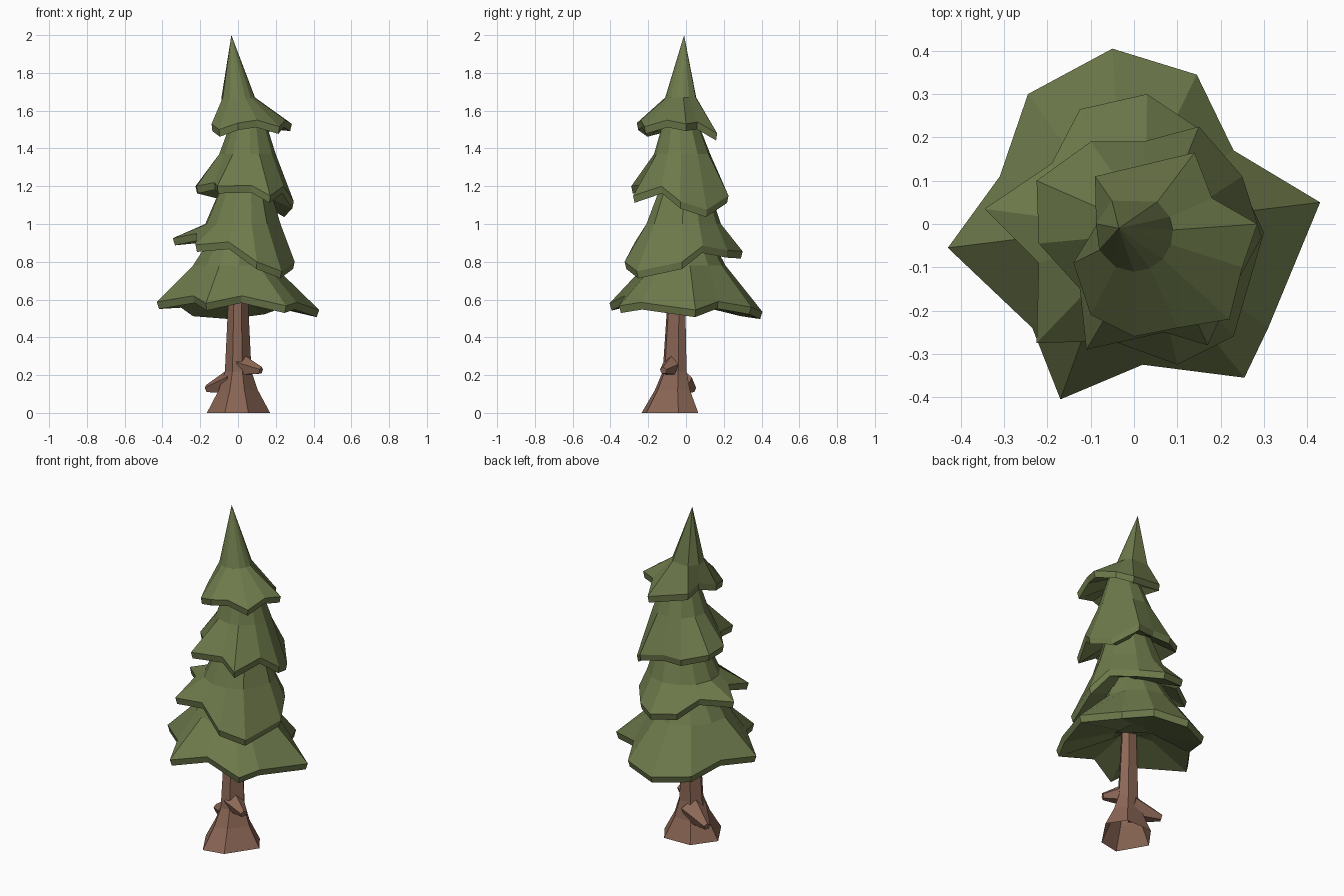
import bpy, bmesh, math
from mathutils import Vector

if "Cube" in bpy.data.objects:
    bpy.data.objects.remove(bpy.data.objects["Cube"])


def material(name, rgb):
    m = bpy.data.materials.new(name)
    m.diffuse_color = (*rgb, 1)
    m.use_nodes = True
    m.node_tree.nodes["Principled BSDF"].inputs["Base Color"].default_value = m.diffuse_color
    return m


GREEN = material("pine green", (0.155, 0.195, 0.071))
BROWN = material("bark brown", (0.265, 0.138, 0.094))


def loft(name, rings, mat, caps=True):
    """Flat-shaded skin through rings of equal point count; a one-point ring is a tip."""
    bm = bmesh.new()
    vs = [[bm.verts.new(p) for p in ring] for ring in rings]
    for a, b in zip(vs, vs[1:]):
        n = len(a)
        for i in range(n):
            j = (i + 1) % n
            bm.faces.new((a[i], a[j], b[0]) if len(b) == 1 else (a[i], a[j], b[j], b[i]))
    if caps:
        for end in (vs[0], vs[-1]):
            if len(end) > 2:
                bm.faces.new(end)
    bmesh.ops.recalc_face_normals(bm, faces=bm.faces)
    me = bpy.data.meshes.new(name)
    bm.to_mesh(me)
    bm.free()
    me.materials.append(mat)
    ob = bpy.data.objects.new(name, me)
    bpy.context.collection.objects.link(ob)
    return ob


# Trunk: one six-sided root outline, shrinking upwards, open at the ground
root = [(-.07, -.15), (.055, -.125), (.17, .045), (.10, .15), (-.07, .145), (-.165, .015)]
loft("trunk", [[(x * s, cy + y * s, z) for x, y in root]
               for z, s, cy in ((0, 1, -.085), (.12, .62, -.072), (.22, .42, -.06), (.64, .30, -.05))],
     BROWN, caps=False)


# Broken branch stubs: tapered five-sided pegs
def stub(name, start, end, r0, r1):
    a, b = Vector(start), Vector(end)
    d = (b - a).normalized()
    side = d.cross(Vector((0, 0, 1))).normalized()
    up = side.cross(d)

    def ring(c, r):
        return [c + r * (math.cos(t) * side + math.sin(t) * up)
                for t in (math.pi / 2 + k * math.tau / 5 for k in range(5))]
    loft(name, [ring(a, r0), ring(b, r1)], BROWN)


stub("right_branch_stub", (.015, -.065, .25), (.122, -.12, .224), .062, .02)
stub("left_branch_stub", (-.02, -.04, .165), (-.165, .035, .127), .08, .021)


# Foliage tier: ragged drooping rim, thick edge, hollow underside, round upper rings
def tier(name, rim, rings, apex=None):
    edge = [Vector(p) for p in rim]
    mx, my, _, _ = rings[0]
    angles = [math.atan2(p.y - my, p.x - mx) for p in edge]

    def inset(s, dz):
        return [Vector((mx + (p.x - mx) * s, my + (p.y - my) * s, p.z + dz)) for p in edge]

    def circle(cx, cy, z, r):
        return [(cx + r * math.cos(t), cy + r * math.sin(t), z) for t in angles]
    skin = [inset(.30, .04), inset(.97, -.038), edge] + [circle(*r) for r in rings]
    if apex:
        skin.append([apex])
    loft(name, skin, GREEN)


tier("foliage_bottom",
     [(-.43, -.055, .588), (-.235, -.24, .62), (-.17, -.405, .58), (.02, -.325, .62),
      (.255, -.355, .567), (.31, -.24, .585), (.43, .05, .545), (.23, .17, .59),
      (.145, .345, .56), (-.05, .405, .535), (-.245, .30, .55), (-.31, .11, .595)],
     [(-.025, -.005, .78, .215), (0, -.01, .95, .13)])

tier("foliage_lower_middle",
     [(-.345, .035, .925), (-.22, -.09, .95), (-.225, -.275, .89), (-.05, -.27, .905),
      (.10, -.325, .80), (.23, -.26, .75), (.30, -.02, .80), (.25, .09, .885),
      (.15, .22, .86), (.03, .30, .855), (-.125, .265, .88), (-.19, .14, .94)],
     [(.025, -.015, 1.0, .20), (.04, -.01, 1.22, .12)])

tier("foliage_upper_middle",
     [(-.225, .10, 1.2), (-.22, -.045, 1.2), (-.125, -.15, 1.22), (-.11, -.29, 1.2),
      (.07, -.25, 1.205), (.17, -.28, 1.15), (.24, -.13, 1.2), (.295, -.03, 1.12),
      (.25, .11, 1.075), (.15, .225, 1.15), (.02, .19, 1.17), (-.10, .19, 1.17)],
     [(.05, -.02, 1.37, .15), (.055, -.03, 1.56, .085)])

tier("foliage_top",
     [(-.09, .11, 1.535), (-.085, 0, 1.555), (-.14, -.09, 1.53), (-.10, -.21, 1.50),
      (0, -.26, 1.535), (.10, -.24, 1.55), (.22, -.22, 1.515), (.25, -.1, 1.55),
      (.285, 0, 1.53), (.18, .06, 1.54), (.14, .165, 1.48)],
     [(0, -.02, 1.67, .09)], apex=(-.035, -.01, 2))
